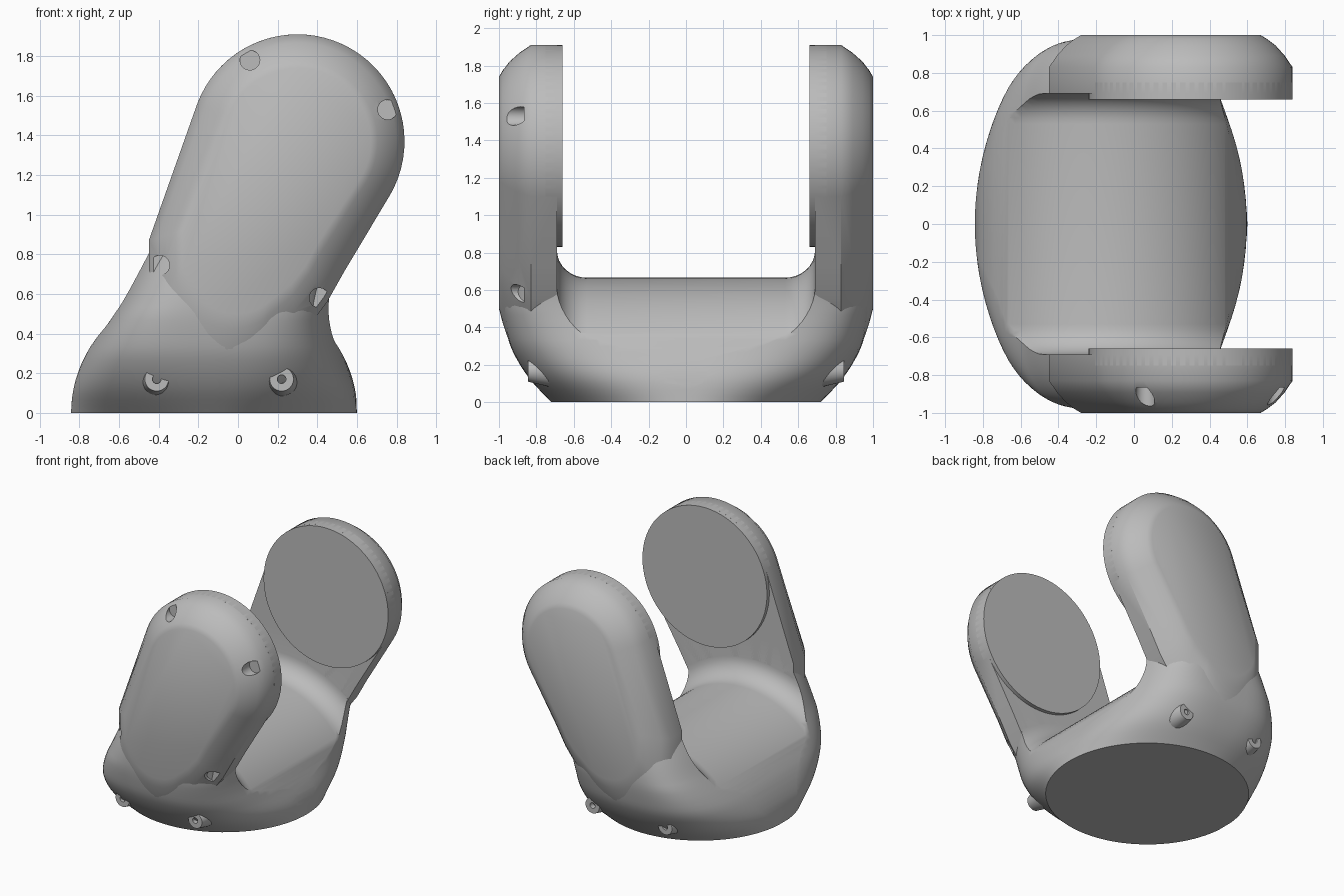
import bpy, bmesh, math
from mathutils import Vector

cube = bpy.data.objects.get("Cube")
if cube:
    bpy.data.objects.remove(cube)

grey = bpy.data.materials.new("satin grey")
grey.use_nodes = True
colour = (0.5, 0.5, 0.5, 1)
grey.diffuse_color = colour
grey.node_tree.nodes["Principled BSDF"].inputs["Base Color"].default_value = colour


def loft(name, rings, closed=False):
    """Skin a list of equal-length rings; cap the ends unless closed."""
    bm = bmesh.new()
    loops = [[bm.verts.new(p) for p in ring] for ring in rings]
    pairs = list(zip(loops, loops[1:]))
    if closed:
        pairs.append((loops[-1], loops[0]))
    else:
        bm.faces.new(loops[0])
        bm.faces.new(loops[-1])
    n = len(loops[0])
    for a, b in pairs:
        for i in range(n):
            j = (i + 1) % n
            bm.faces.new((a[i], a[j], b[j], b[i]))
    bmesh.ops.recalc_face_normals(bm, faces=bm.faces)
    mesh = bpy.data.meshes.new(name)
    bm.to_mesh(mesh)
    bm.free()
    ob = bpy.data.objects.new(name, mesh)
    bpy.context.collection.objects.link(ob)
    mesh.materials.append(grey)
    return ob


def arc(cx, cz, r, start, end, steps):
    angles = [math.radians(start + (end - start) * i / steps) for i in range(steps + 1)]
    return [Vector((cx + r * math.cos(a), cz + r * math.sin(a))) for a in angles]


def at_y(outline, y):
    return [(p.x, y, p.y) for p in outline]


def rod(name, x, z, stations, steps=32):
    """Round part along y from (y, radius) stations."""
    return loft(name, [at_y(arc(x, z, r, 0, 360, steps)[:-1], y) for y, r in stations])


def cut(target, cutter):
    cutter.hide_render = True
    mod = target.modifiers.new("cut", "BOOLEAN")
    mod.operation = "DIFFERENCE"
    mod.solver = "EXACT"
    mod.object = cutter
    bpy.context.view_layer.objects.active = target
    bpy.ops.object.modifier_apply(modifier=mod.name)
    bpy.data.objects.remove(cutter)


def smooth(ob, angle=35):
    bpy.ops.object.select_all(action="DESELECT")
    ob.select_set(True)
    bpy.context.view_layer.objects.active = ob
    bpy.ops.object.shade_smooth_by_angle(angle=math.radians(angle))


def interpolate(table, z, col):
    """Smooth cubic lookup through the rows of a small profile table."""
    for i in range(len(table) - 1):
        if z <= table[i + 1][0] + 1e-6:
            break
    p = [table[max(0, min(len(table) - 1, k))] for k in (i - 1, i, i + 1, i + 2)]
    h = p[2][0] - p[1][0]
    t = (z - p[1][0]) / h
    m1 = (p[2][col] - p[0][col]) / (p[2][0] - p[0][0]) * h
    m2 = (p[3][col] - p[1][col]) / (p[3][0] - p[1][0]) * h
    return ((2*t**3 - 3*t**2 + 1) * p[1][col] + (t**3 - 2*t**2 + t) * m1
            + (3*t**2 - 2*t**3) * p[2][col] + (t**3 - t**2) * m2)


# Base: round foot widening into two shoulders (height, left, right, depth)
profile = [
    (0, -0.845, 0.6, 0.72), (0.13, -0.835, 0.59, 0.84), (0.28, -0.78, 0.54, 0.93),
    (0.4, -0.71, 0.505, 0.965), (0.53, -0.625, 0.49, 0.985), (0.7, -0.54, 0.53, 0.985),
    (0.88, -0.45, 0.64, 0.97), (1.0, -0.4, 0.7, 0.96),
]
rings = []
for k in range(31):
    z = k / 30
    lo, hi, depth = (interpolate(profile, z, c) for c in (1, 2, 3))
    power = 2 / (2 + 2 * min(1, z / 0.5))
    ring = []
    for i in range(96):
        a = math.tau * i / 96
        c, s = math.cos(a), math.sin(a)
        x = (lo + hi) / 2 + (hi - lo) / 2 * math.copysign(abs(c) ** power, c)
        ring.append((x, depth * math.copysign(abs(s) ** power, s), z))
    rings.append(ring)
base = loft("base", rings)

# Saddle between the arms: a filleted channel revolved about the y axis
fillet = arc(0.53, 0.882, 0.16, 270, 360, 8)
section = [Vector((p.x, p.y)) for p in fillet] + [Vector((0.69, 2.5))]
section += [Vector((-p.x, p.y)) for p in reversed(section)]
saddle = []
for i in range(96):
    a = math.tau * i / 96
    saddle.append([(-0.12 + p.y * math.cos(a), p.x, 0.922 * p.y * math.sin(a)) for p in section])
cut(base, loft("saddle_cutter", saddle, closed=True))
smooth(base)


# Arms: long leaning plates with a broad rounded bevel on the outside
def arm_outline(top_r, low_x, low_z, low_r, neck, left):
    outline = arc(0.3, 1.37, top_r, 160, -30, 36)
    outline += [Vector(p) for p in neck]
    outline += arc(low_x, low_z, low_r, -45, -180, 24)
    outline.append(Vector(left))
    return outline


outer = arm_outline(0.54, -0.11, 0.46, 0.34, [(0.54, 0.72), (0.45, 0.56), (0.3, 0.36)], (-0.45, 0.87))
inner = arm_outline(0.37, -0.01, 0.77, 0.27, [(0.4, 0.85), (0.34, 0.74), (0.27, 0.65)], (-0.28, 0.92))
bevel = [(0.69, 0), (0.83, 0), (0.892, 0.25), (0.945, 0.53), (0.98, 0.8), (1.0, 1)]

for name, side in (("front", -1), ("rear", 1)):
    arm = loft(name + "_arm", [at_y([a.lerp(b, t) for a, b in zip(outer, inner)], side * y)
                              for y, t in bevel])
    # Screw pockets in the front cover
    if side < 0:
        for x, z in ((0.06, 1.78), (0.755, 1.53), (-0.395, 0.745), (0.41, 0.58), (-0.13, 0.19)):
            cut(arm, rod("pocket_cutter", x, z, [(-1.1, 0.05), (-0.865, 0.05)], 24))
    smooth(arm)

    # Round joint pad on the inside face
    smooth(rod(name + "_joint_pad", 0.3, 1.37, [(side * 0.66, 0.54), (side * 0.75, 0.54)], 72))

    # Tapered mounting bosses with a blind hole
    for label, x in (("right", -0.41), ("left", 0.22)):
        boss = rod(f"{name}_{label}_boss", x, 0.17,
                   [(side * 0.55, 0.09), (side * 0.74, 0.085), (side * 0.845, 0.06)])
        cut(boss, rod("hole_cutter", x, 0.17, [(side * 0.8, 0.022), (side * 0.9, 0.022)], 16))
        smooth(boss)
